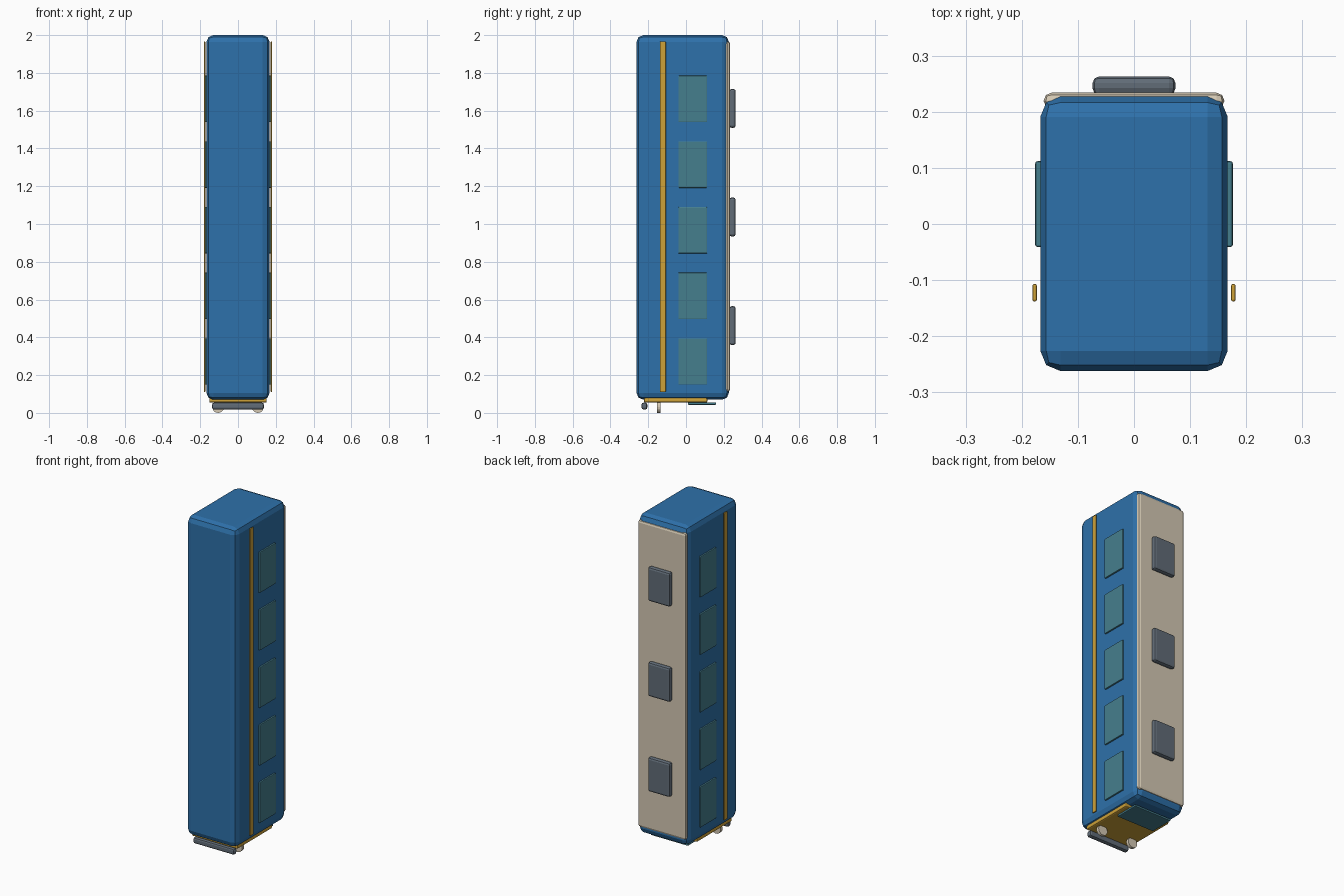
import bpy
import bmesh
from mathutils import Matrix, Vector

cube = bpy.data.objects.get("Cube")
if cube:
    bpy.data.objects.remove(cube, do_unlink=True)


def material(name, rgb):
    mat = bpy.data.materials.new(name)
    mat.use_nodes = True
    color = (*rgb, 1)
    mat.diffuse_color = color
    mat.node_tree.nodes["Principled BSDF"].inputs["Base Color"].default_value = color
    return mat


BLUE = material("body blue", (0.027, 0.165, 0.405))
CREAM = material("roof cream", (0.66, 0.58, 0.45))
GREY = material("equipment grey", (0.12, 0.15, 0.185))
TEAL = material("window teal", (0.06, 0.21, 0.27))
GOLD = material("trim gold", (0.62, 0.36, 0.04))


def finish(name, bm, mat):
    mesh = bpy.data.meshes.new(name)
    bm.to_mesh(mesh)
    bm.free()
    mesh.materials.append(mat)
    obj = bpy.data.objects.new(name, mesh)
    bpy.context.collection.objects.link(obj)
    return obj


def box(name, x, y, z, mat, bevel):
    """Bevelled box spanning the given (low, high) ranges."""
    low, high = (Vector(c) for c in zip(x, y, z))
    bm = bmesh.new()
    bmesh.ops.create_cube(bm, size=1, matrix=Matrix.Translation((low + high) / 2)
                          @ Matrix.Diagonal((*(high - low), 1)))
    bmesh.ops.bevel(bm, geom=bm.edges[:], offset=bevel, segments=2,
                    profile=0.5, affect='EDGES', clamp_overlap=True)
    return finish(name, bm, mat)


def lamp(name, x):
    """Upright disc projecting from the nose."""
    bm = bmesh.new()
    bmesh.ops.create_cone(bm, cap_ends=True, segments=20, radius1=0.031,
                          radius2=0.031, depth=0.018,
                          matrix=Matrix.Translation((x, -0.145, 0.031))
                          @ Matrix.Rotation(1.5708, 4, 'X'))
    return finish(name, bm, CREAM)


# Carriage body standing on its nose, with the roof panel on the back
box("carriage_body", (-0.167, 0.167), (-0.262, 0.227), (0.07, 2.0), BLUE, 0.036)
box("roof_panel", (-0.161, 0.161), (0.205, 0.234), (0.112, 1.966), CREAM, 0.014)

# Roof equipment
for i in range(3):
    z = 0.462 + i * 0.575
    box(f"roof_unit_{i + 1}", (-0.074, 0.074), (0.23, 0.263),
        (z - 0.103, z + 0.103), GREY, 0.012)

# Side windows and trim stripes
for side, s in (("left", 1), ("right", -1)):
    for i in range(5):
        z = 0.272 + i * 0.3475
        box(f"{side}_window_{i + 1}", sorted((s * 0.16, s * 0.176)),
            (-0.041, 0.112), (z - 0.123, z + 0.123), TEAL, 0.004)
    box(f"{side}_stripe", sorted((s * 0.173, s * 0.181)),
        (-0.138, -0.107), (0.11, 1.966), GOLD, 0.003)
    lamp(f"{side}_headlight", s * 0.105)

# Nose details
box("nose_panel", (-0.152, 0.152), (-0.223, 0.113), (0.054, 0.08), GOLD, 0.008)
box("windscreen", (-0.125, 0.125), (0.01, 0.16), (0.043, 0.056), TEAL, 0.004)
box("bumper", (-0.137, 0.137), (-0.235, -0.205), (0.018, 0.054), GREY, 0.01)
